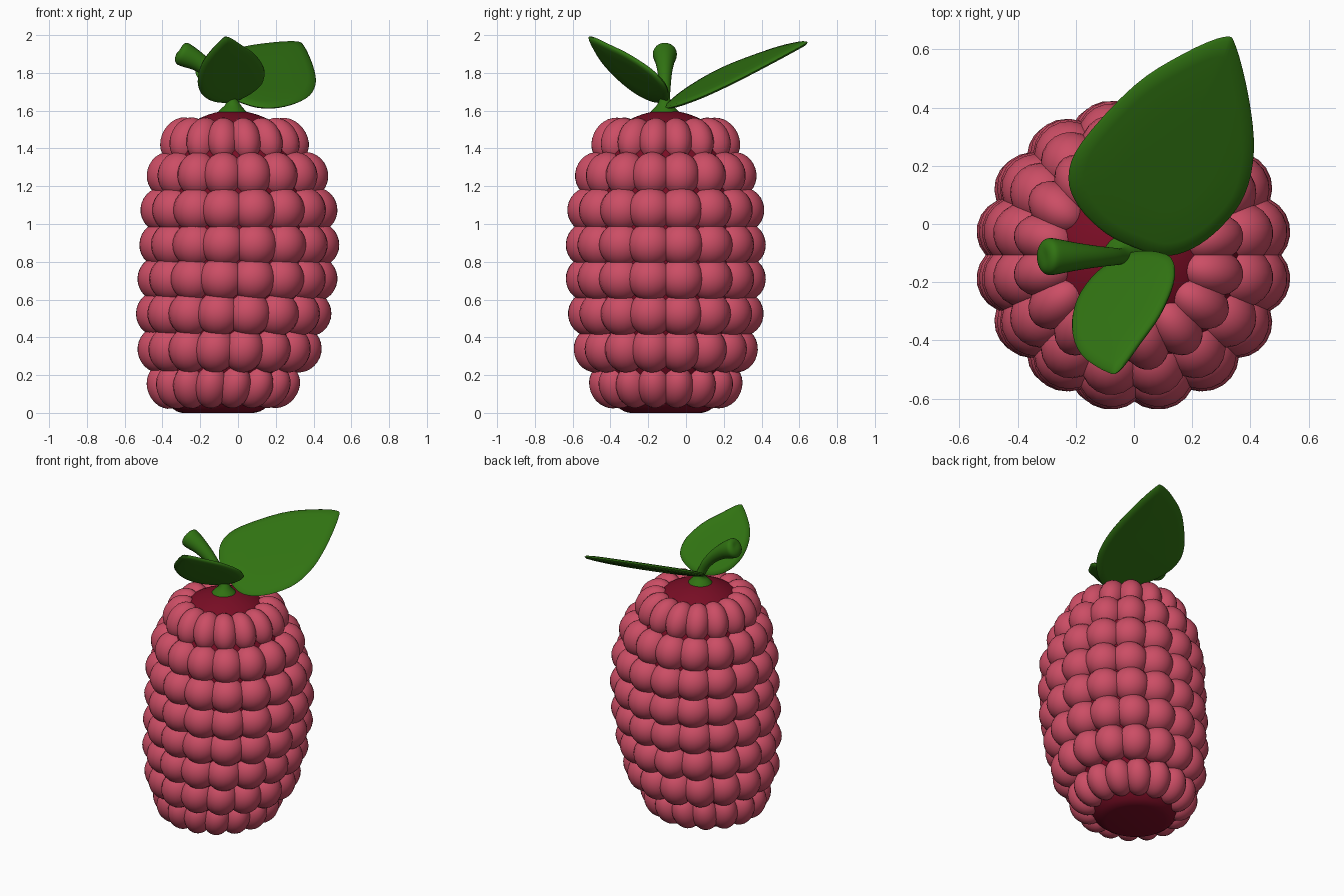
import bpy, bmesh, math
from mathutils import Vector, Matrix

if "Cube" in bpy.data.objects:
    bpy.data.objects.remove(bpy.data.objects["Cube"])

CY = -0.107


def material(name, col):
    m = bpy.data.materials.new(name)
    m.diffuse_color = (*col, 1)
    m.use_nodes = True
    m.node_tree.nodes["Principled BSDF"].inputs["Base Color"].default_value = m.diffuse_color
    return m


PINK = material("pink", (0.60, 0.075, 0.13))
DARK = material("dark_red", (0.19, 0.004, 0.018))
GREEN = material("green", (0.03, 0.17, 0.006))


def finish(bm, name, mat, angle=50):
    bmesh.ops.recalc_face_normals(bm, faces=bm.faces)
    me = bpy.data.meshes.new(name)
    bm.to_mesh(me)
    bm.free()
    me.materials.append(mat)
    ob = bpy.data.objects.new(name, me)
    bpy.context.collection.objects.link(ob)
    bpy.context.view_layer.objects.active = ob
    ob.select_set(True)
    bpy.ops.object.shade_smooth_by_angle(angle=math.radians(angle))
    ob.select_set(False)


def skin(bm, rings):
    """Bridge equal-sized rings and cap both ends."""
    vs = [[bm.verts.new(p) for p in r] for r in rings]
    n = len(vs[0])
    for a, b in zip(vs, vs[1:]):
        for i in range(n):
            j = (i + 1) % n
            bm.faces.new((a[i], a[j], b[j], b[i]))
    bm.faces.new(vs[0])
    bm.faces.new(vs[-1])


def spline(pts, steps, closed=False):
    """Catmull-Rom interpolation of a point list."""
    p = [Vector(q) for q in pts]
    n = len(p)
    get = (lambda i: p[i % n]) if closed else (lambda i: p[max(0, min(n - 1, i))])
    out = []
    for i in range(n if closed else n - 1):
        a, b, c, d = (get(i + k) for k in (-1, 0, 1, 2))
        for s in range(steps):
            t = s / steps
            out.append(0.5 * (2 * b + (c - a) * t + (2 * a - 5 * b + 4 * c - d) * t * t
                              + (3 * b - a - 3 * c + d) * t ** 3))
    if not closed:
        out.append(p[-1])
    return out


# berry rows: z, axis x, centre radius, half thickness, half length
ROWS = [(0.14, -0.08, 0.305, 0.102, 0.122), (0.335, -0.045, 0.38, 0.115, 0.122),
        (0.525, -0.023, 0.408, 0.118, 0.12), (0.71, -0.003, 0.42, 0.118, 0.12),
        (0.89, 0.007, 0.42, 0.118, 0.12), (1.075, 0.005, 0.412, 0.118, 0.12),
        (1.26, -0.003, 0.373, 0.115, 0.122), (1.445, -0.02, 0.29, 0.102, 0.126)]


def axis_x(z):
    pts = [(0, -0.105)] + [r[:2] for r in ROWS] + [(1.62, -0.03)]
    for (z0, x0), (z1, x1) in zip(pts, pts[1:]):
        if z <= z1:
            return x0 + (x1 - x0) * (z - z0) / (z1 - z0)
    return pts[-1][1]


# core
PROFILE = [(0.19, 0), (0.24, 0.02), (0.3, 0.1), (0.38, 0.3), (0.425, 0.5), (0.445, 0.7),
           (0.445, 0.95), (0.42, 1.2), (0.36, 1.37), (0.29, 1.48), (0.2, 1.548), (0.1, 1.588),
           (0.02, 1.6)]
bm = bmesh.new()
skin(bm, [[(axis_x(z) + r * math.cos(a), CY + r * math.sin(a), z)
           for a in (math.tau * i / 48 for i in range(48))]
          for r, z in spline(PROFILE, 3)])
finish(bm, "core", DARK)

# berry beads: 16 columns in 8 rows, tilted along each column
bm = bmesh.new()
for k, (z, x, r, th, ln) in enumerate(ROWS):
    for i in range(16):
        a = math.tau * (i + 0.5) / 16
        rad = Vector((math.cos(a), math.sin(a), 0))
        lo, hi = ROWS[max(k - 1, 0)], ROWS[min(k + 1, 7)]
        up = (rad * (hi[2] - lo[2]) + Vector((hi[1] - lo[1], 0, hi[0] - lo[0])))
        if k in (0, 7):
            up += rad * (0.05 if k == 0 else -0.05)
        up.normalize()
        side = up.cross(rad).normalized()
        out = side.cross(up)
        rot = Matrix((out, side, up)).transposed().to_4x4()
        mat = Matrix.Translation(rad * r + Vector((x, CY, z))) @ rot \
            @ Matrix.Diagonal((th, 0.115 * r / 0.42 + 0.006, ln, 1))
        bmesh.ops.create_uvsphere(bm, u_segments=20, v_segments=14, radius=1, matrix=mat)
finish(bm, "berry_beads", PINK, 60)

# stem with flared foot and rounded end: x, z, radius
PATH = [(-0.03, 1.575, 0.088), (-0.03, 1.6, 0.07), (-0.03, 1.63, 0.042), (-0.04, 1.665, 0.028),
        (-0.075, 1.73, 0.031), (-0.135, 1.80, 0.038), (-0.21, 1.858, 0.05), (-0.27, 1.89, 0.062),
        (-0.298, 1.904, 0.062), (-0.313, 1.912, 0.042), (-0.316, 1.914, 0.01)]
path = spline(PATH, 3)
rings = []
for i, (x, z, r) in enumerate(path):
    p, q = path[max(i - 1, 0)], path[min(i + 1, len(path) - 1)]
    d = Vector((q.x - p.x, 0, q.y - p.y)).normalized()
    if i < 6:
        d = Vector((0, 0, 1))
    u = Vector((d.z, 0, -d.x))
    rings.append([Vector((x, CY - 0.005, z)) + r * (u * math.cos(a) + Vector((0, math.sin(a), 0)))
                  for a in (math.tau * j / 24 for j in range(24))])
bm = bmesh.new()
skin(bm, rings)
finish(bm, "stem", GREEN)


# leaves: outline seen from above laid on the plane z = c + a*x + b*(y + 0.1)
def leaf(name, outline, c, a, b, t):
    pts = [Vector((x, y, c + a * x + b * (y + 0.1))) for x, y in spline(outline, 4, True)]
    mid = sum(pts, Vector()) / len(pts)
    n = Vector((-a, -b, 1)).normalized()
    bm = bmesh.new()
    skin(bm, [[mid + (p - mid) * s + n * h * t for p in pts]
              for s, h in ((0.5, -1), (0.85, -0.9), (0.97, -0.6), (1, 0),
                           (0.97, 0.6), (0.85, 0.9), (0.5, 1))])
    finish(bm, name, GREEN, 60)


leaf("large_leaf", [(0, -0.08), (-0.1, -0.03), (-0.19, 0.06), (-0.225, 0.16), (-0.18, 0.28),
                    (0, 0.475), (0.17, 0.585), (0.31, 0.643), (0.35, 0.61), (0.395, 0.43),
                    (0.412, 0.25), (0.38, 0.1), (0.3, -0.01), (0.2, -0.085), (0.1, -0.11)],
     1.64, -0.157, 0.502, 0.016)
leaf("small_leaf", [(0.03, -0.093), (-0.04, -0.11), (-0.13, -0.17), (-0.195, -0.26),
                    (-0.213, -0.36), (-0.18, -0.45), (-0.09, -0.51), (-0.05, -0.503),
                    (0.02, -0.41), (0.09, -0.31), (0.137, -0.2), (0.135, -0.13), (0.1, -0.1)],
     1.66, 0.564, -0.887, 0.016)
